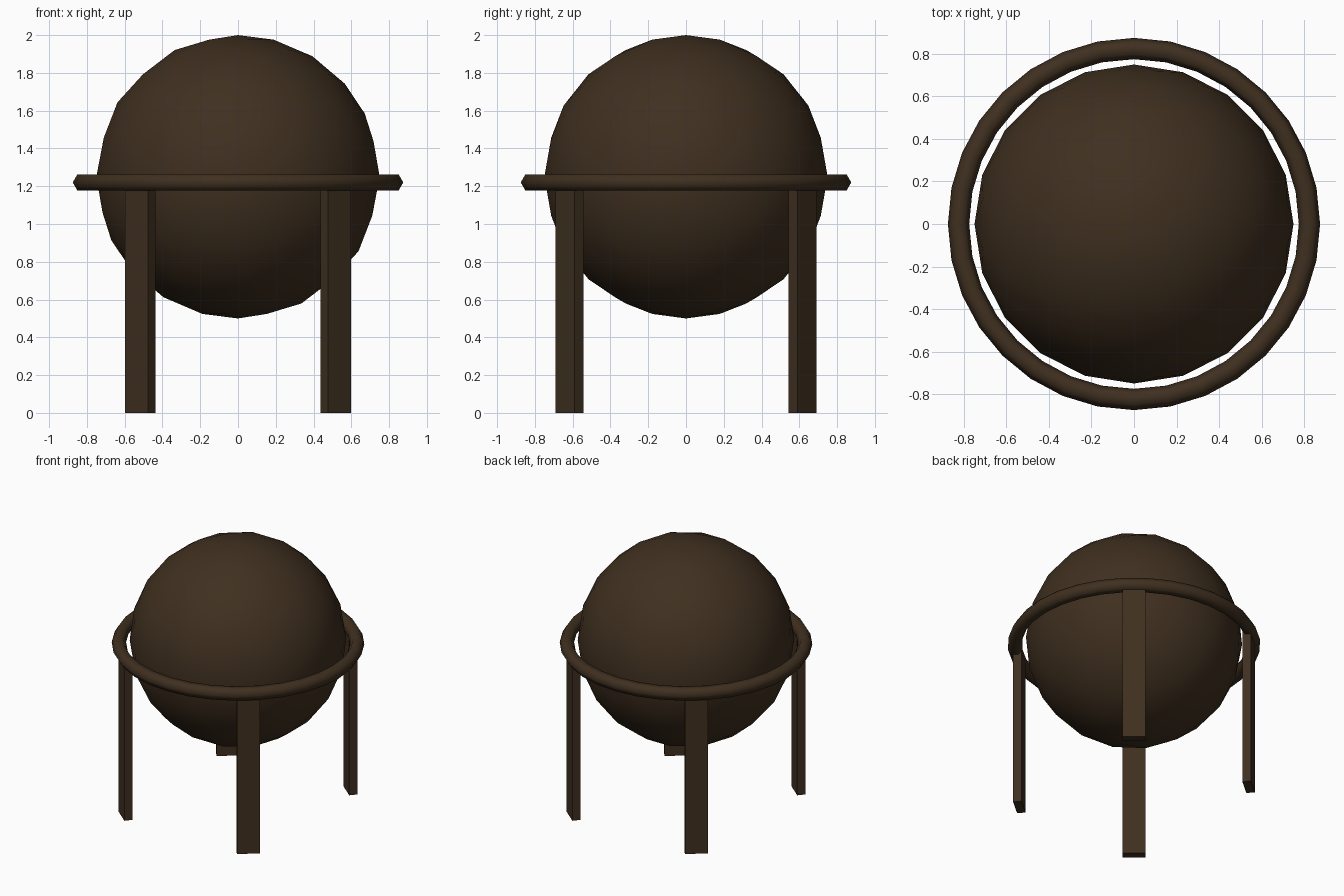
import bpy, bmesh
from math import cos, sin, pi, radians
from mathutils import Matrix

if "Cube" in bpy.data.objects:
    bpy.data.objects.remove(bpy.data.objects["Cube"])

wood = bpy.data.materials.new("dark_wood")
wood.diffuse_color = (0.05, 0.029, 0.014, 1)
wood.use_nodes = True
wood.node_tree.nodes["Principled BSDF"].inputs["Base Color"].default_value = wood.diffuse_color


def finish(name, bm, smooth):
    bmesh.ops.recalc_face_normals(bm, faces=bm.faces[:])
    for f in bm.faces:
        f.smooth = smooth
    mesh = bpy.data.meshes.new(name)
    bm.to_mesh(mesh)
    bm.free()
    mesh.materials.append(wood)
    obj = bpy.data.objects.new(name, mesh)
    bpy.context.collection.objects.link(obj)
    return obj


# Globe ball
bm = bmesh.new()
bmesh.ops.create_icosphere(bm, subdivisions=3, radius=0.75)
finish("globe", bm, True).location.z = 1.25

# Horizontal ring with a six-sided section
bm = bmesh.new()
SEG, SIDES, MAJOR, MINOR = 32, 6, 0.825, 0.05
loops = []
for i in range(SEG):
    a = 2 * pi * i / SEG
    loop = []
    for j in range(SIDES):
        b = 2 * pi * j / SIDES
        r = MAJOR + MINOR * cos(b)
        loop.append(bm.verts.new((r * cos(a), r * sin(a), MINOR * sin(b))))
    loops.append(loop)
for i in range(SEG):
    p, q = loops[i], loops[(i + 1) % SEG]
    for j in range(SIDES):
        k = (j + 1) % SIDES
        bm.faces.new((p[j], q[j], q[k], p[k]))
finish("ring", bm, True).location.z = 1.22

# Four flat legs facing outward under the ring
LEG_TOP = 1.2
for name, angle in (("back_right_leg", 50), ("back_left_leg", 130),
                    ("front_left_leg", 230), ("front_right_leg", 310)):
    bm = bmesh.new()
    bmesh.ops.create_cube(bm, size=1)
    place = (Matrix.Rotation(radians(angle), 4, 'Z')
             @ Matrix.Translation((0.806, 0, LEG_TOP / 2))
             @ Matrix.Diagonal((0.06, 0.16, LEG_TOP, 1)))
    bmesh.ops.transform(bm, matrix=place, verts=bm.verts[:])
    finish(name, bm, False)
